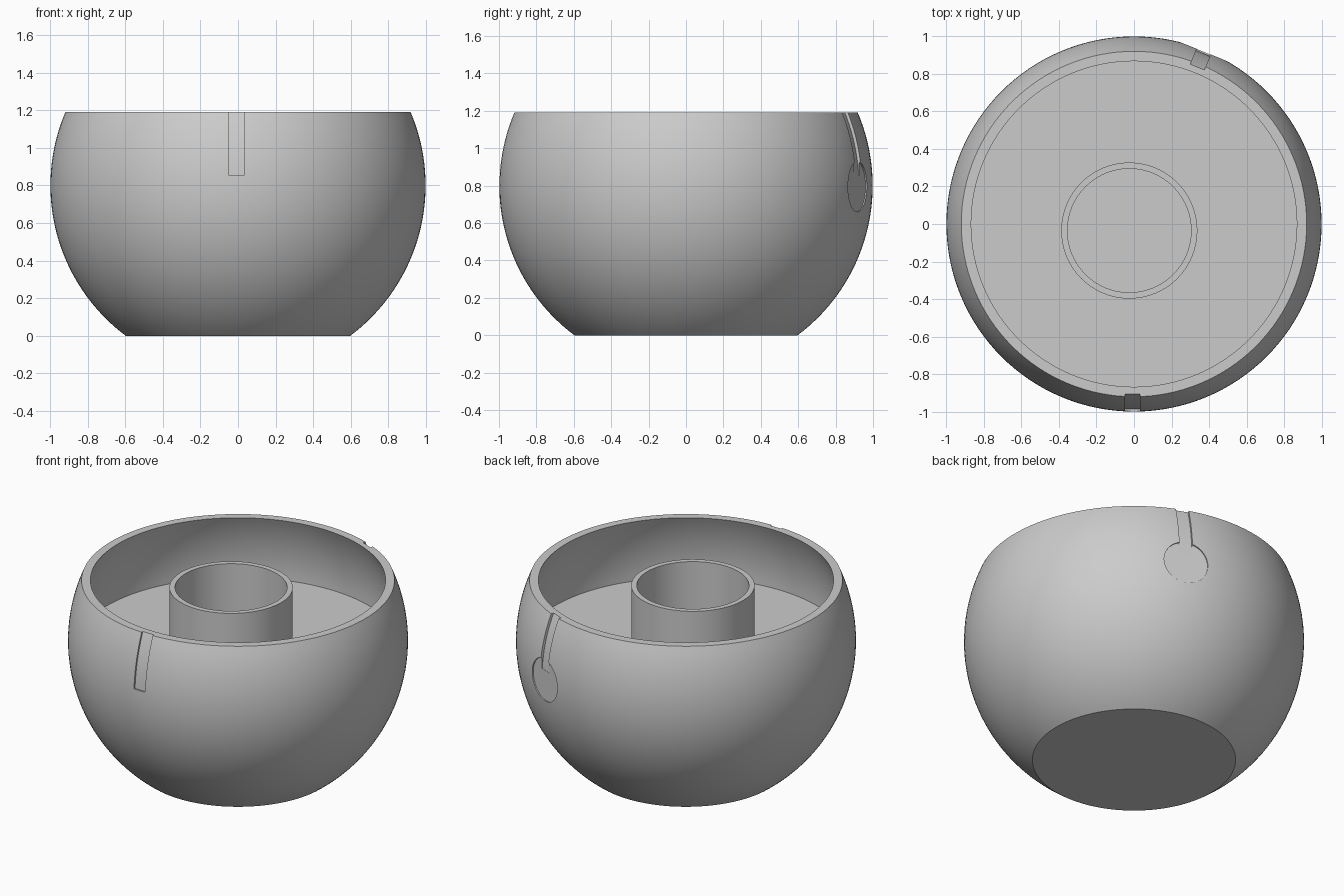
import bpy, bmesh
from math import sin, cos, asin, sqrt, radians, pi
from mathutils import Matrix

if "Cube" in bpy.data.objects:
    bpy.data.objects.remove(bpy.data.objects["Cube"], do_unlink=True)

grey = bpy.data.materials.new("plain grey")
grey.use_nodes = True
GREY = (0.6, 0.6, 0.6, 1)
grey.diffuse_color = GREY
grey.node_tree.nodes["Principled BSDF"].inputs["Base Color"].default_value = GREY

CENTRE, TOP, FLOOR = 0.8, 1.19, 0.765
OUTER, INNER = 0.998, 0.95


def make_object(name, bm):
    bmesh.ops.recalc_face_normals(bm, faces=bm.faces)
    mesh = bpy.data.meshes.new(name)
    bm.to_mesh(mesh)
    bm.free()
    mesh.materials.append(grey)
    obj = bpy.data.objects.new(name, mesh)
    bpy.context.collection.objects.link(obj)
    return obj


def lathe(name, profile, steps=128):
    """Revolve a list of (radius, height) points around z."""
    bm = bmesh.new()
    verts = [bm.verts.new((r, 0, z)) for r, z in profile]
    edges = [bm.edges.new(pair) for pair in zip(verts, verts[1:])]
    bmesh.ops.spin(bm, geom=verts + edges, cent=(0, 0, 0), axis=(0, 0, 1),
                   angle=2 * pi, steps=steps, use_duplicate=False)
    bmesh.ops.remove_doubles(bm, verts=bm.verts, dist=1e-5)
    return make_object(name, bm)


def sphere_arc(radius, z0, z1, count):
    a0, a1 = asin((z0 - CENTRE) / radius), asin((z1 - CENTRE) / radius)
    angles = [a0 + (a1 - a0) * i / count for i in range(count + 1)]
    return [(radius * cos(a), CENTRE + radius * sin(a)) for a in angles]


def smooth(obj):
    bpy.ops.object.select_all(action="DESELECT")
    obj.select_set(True)
    bpy.context.view_layer.objects.active = obj
    bpy.ops.object.shade_smooth_by_angle(angle=radians(30))


def keyhole_cutters(azimuth, depth):
    """Flat round recess and the shallow slot running from it to the rim."""
    turn = Matrix.Rotation(azimuth, 4, "Z")
    bm = bmesh.new()
    bmesh.ops.create_cone(bm, cap_ends=True, segments=48, radius1=0.135,
                          radius2=0.135, depth=0.2)
    place = Matrix.Translation((depth + 0.1, 0, 0.795)) @ Matrix.Rotation(pi / 2, 4, "Y")
    bm.transform(turn @ place)
    disc = make_object("disc_cutter", bm)

    bm = bmesh.new()
    path = [radians(3 + 2.4 * i) for i in range(12)]
    outline = [(depth, a) for a in path] + [(1.1, a) for a in reversed(path)]
    face = bm.faces.new([bm.verts.new((r * cos(a), -0.04, CENTRE + r * sin(a)))
                         for r, a in outline])
    side = bmesh.ops.extrude_face_region(bm, geom=[face])["geom"]
    bmesh.ops.translate(bm, vec=(0, 0.08, 0),
                        verts=[v for v in side if isinstance(v, bmesh.types.BMVert)])
    bm.transform(turn)
    return [disc, make_object("slot_cutter", bm)]


# Bowl: truncated ball with a hollow upper half
bowl = lathe("bowl", [(0, 0)] + sphere_arc(OUTER, 0, TOP, 40)
             + sphere_arc(INNER, TOP, FLOOR, 14) + [(0, FLOOR)])

# Keyhole recesses at the front and the back
for azimuth, depth in ((radians(-90.5), 0.986), (radians(68), 0.981)):
    for cutter in keyhole_cutters(azimuth, depth):
        cutter.hide_render = True
        cut = bowl.modifiers.new("cut", "BOOLEAN")
        cut.operation, cut.solver, cut.object = "DIFFERENCE", "EXACT", cutter
        bpy.context.view_layer.objects.active = bowl
        bpy.ops.object.modifier_apply(modifier=cut.name)
        bpy.data.objects.remove(cutter, do_unlink=True)
smooth(bowl)

# Inner tube standing on the bowl floor
TUBE_TOP = 1.15
tube = lathe("inner_tube", [(0.362, FLOOR - 0.01), (0.362, TUBE_TOP),
                            (0.329, TUBE_TOP), (0.329, FLOOR - 0.01),
                            (0.362, FLOOR - 0.01)], 96)
tube.location = (-0.025, -0.035, 0)
smooth(tube)
